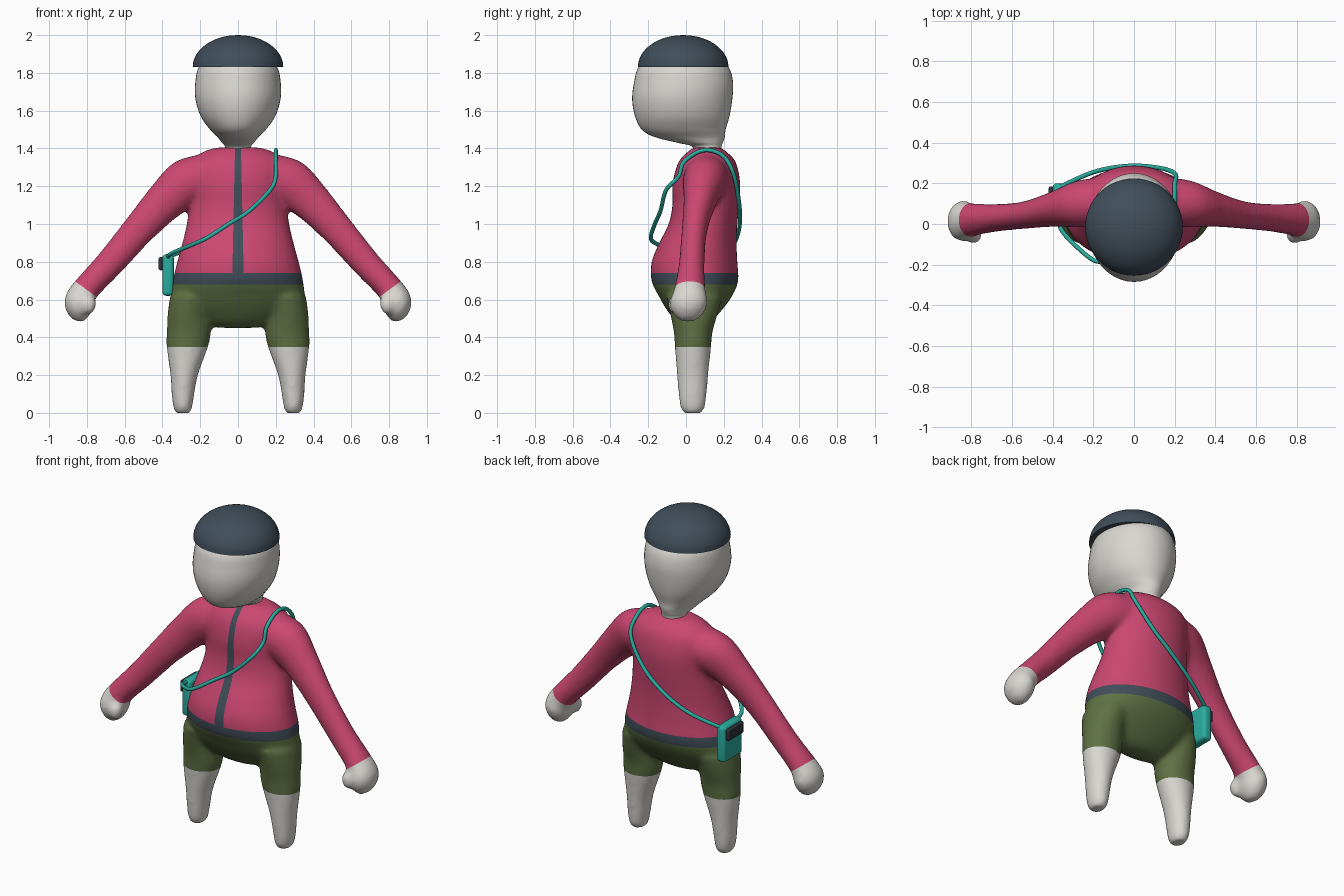
import bpy, bmesh, math
from mathutils import Vector
from mathutils.bvhtree import BVHTree

if "Cube" in bpy.data.objects:
    bpy.data.objects.remove(bpy.data.objects["Cube"])


def material(name, rgb):
    mat = bpy.data.materials.new(name)
    mat.use_nodes = True
    mat.diffuse_color = (*rgb, 1)
    mat.node_tree.nodes["Principled BSDF"].inputs["Base Color"].default_value = (*rgb, 1)
    return mat


SKIN = material("pale_grey", (0.70, 0.68, 0.64))
PINK = material("raspberry", (0.60, 0.063, 0.165))
SLATE = material("slate", (0.052, 0.076, 0.10))
GREEN = material("olive", (0.115, 0.165, 0.057))
TEAL = material("teal", (0.023, 0.42, 0.35))
BLACK = material("charcoal", (0.026, 0.032, 0.042))


def spline(keys, steps=6):
    """Catmull-Rom interpolation through tuples of any length."""
    out = []
    last = len(keys) - 1
    for i in range(last):
        a, b, c, d = (keys[max(0, min(last, i + k))] for k in (-1, 0, 1, 2))
        for s in range(steps):
            t = s / steps
            out.append(tuple(
                0.5 * (2 * q + (r - p) * t + (2 * p - 5 * q + 4 * r - w) * t ** 2
                       + (3 * q - p - 3 * r + w) * t ** 3)
                for p, q, r, w in zip(a, b, c, d)))
    out.append(tuple(keys[-1]))
    return out


def loft(bm, keys, side=1, sides=40):
    """Skin ellipses (x, y, z, radius, y radius, tilt) into a closed form."""
    rings = []
    for x, y, z, ra, ry, tilt in spline(keys):
        ring = []
        for k in range(sides):
            a = 2 * math.pi * k / sides
            u = ra * math.cos(a)
            ring.append(bm.verts.new((side * (x + u * math.cos(tilt)),
                                      y + ry * math.sin(a), z + u * math.sin(tilt))))
        rings.append(ring)
    faces = [bm.faces.new(rings[0]), bm.faces.new(rings[-1])]
    for r, q in zip(rings, rings[1:]):
        for k in range(sides):
            n = (k + 1) % sides
            faces.append(bm.faces.new((r[k], r[n], q[n], q[k])))
    bmesh.ops.recalc_face_normals(bm, faces=faces)


def add_object(name, data, *mats):
    obj = bpy.data.objects.new(name, data)
    bpy.context.scene.collection.objects.link(obj)
    for m in mats:
        data.materials.append(m)
    return obj


def from_bmesh(name, bm, *mats):
    mesh = bpy.data.meshes.new(name)
    bm.to_mesh(mesh)
    bm.free()
    return add_object(name, mesh, *mats)


def bake(obj):
    """Replace an object with its evaluated mesh."""
    graph = bpy.context.evaluated_depsgraph_get()
    mesh = bpy.data.meshes.new_from_object(obj.evaluated_get(graph))
    name = obj.name
    bpy.data.objects.remove(obj)
    new = bpy.data.objects.new(name, mesh)
    bpy.context.scene.collection.objects.link(new)
    return new


def smooth(obj, angle=50):
    bpy.ops.object.select_all(action="DESELECT")
    obj.select_set(True)
    bpy.context.view_layer.objects.active = obj
    bpy.ops.object.shade_smooth_by_angle(angle=math.radians(angle))


def upright(rows):
    """Rows of (z, x, y, x radius, y radius) as level rings."""
    return [(x, y, z, rx, ry, 0) for z, x, y, rx, ry in rows]


# Body: torso, legs and arms fused into one soft skin
torso = upright([
    (0.45, 0, 0.04, 0.10, 0.04), (0.48, 0, 0.04, 0.20, 0.09), (0.55, 0, 0.045, 0.30, 0.15),
    (0.62, 0, 0.05, 0.348, 0.195), (0.70, 0, 0.047, 0.345, 0.23), (0.80, 0, 0.045, 0.322, 0.227),
    (0.90, 0, 0.063, 0.295, 0.205), (1.0, 0, 0.09, 0.272, 0.182), (1.1, 0, 0.105, 0.258, 0.177),
    (1.2, 0, 0.108, 0.26, 0.18), (1.28, 0, 0.11, 0.265, 0.168), (1.34, 0, 0.112, 0.24, 0.145),
    (1.385, 0, 0.112, 0.18, 0.10), (1.405, 0, 0.112, 0.11, 0.07)])
leg = upright([
    (0.62, 0.24, 0.045, 0.12, 0.15), (0.52, 0.26, 0.042, 0.113, 0.125),
    (0.43, 0.26, 0.038, 0.117, 0.103), (0.35, 0.268, 0.037, 0.11, 0.096),
    (0.20, 0.285, 0.035, 0.073, 0.083), (0.08, 0.292, 0.035, 0.058, 0.073),
    (0.02, 0.292, 0.035, 0.048, 0.062), (-0.006, 0.292, 0.035, 0.03, 0.042)])
arm = [
    (0.12, 0.11, 1.25, 0.13, 0.12, 1.3), (0.26, 0.10, 1.22, 0.132, 0.117, 0.95),
    (0.385, 0.075, 1.12, 0.107, 0.088, 0.74), (0.53, 0.045, 0.965, 0.087, 0.068, 0.68),
    (0.68, 0.03, 0.79, 0.077, 0.068, 0.66), (0.805, 0.02, 0.655, 0.072, 0.083, 0.64),
    (0.842, 0.015, 0.585, 0.08, 0.10, 0.5), (0.855, 0.012, 0.53, 0.066, 0.08, 0.4),
    (0.855, 0.01, 0.488, 0.03, 0.04, 0.35)]
thumb = upright([
    (0.63, 0.79, -0.045, 0.015, 0.015), (0.60, 0.79, -0.05, 0.038, 0.042),
    (0.56, 0.79, -0.055, 0.038, 0.042), (0.52, 0.79, -0.06, 0.015, 0.015)])
bm = bmesh.new()
loft(bm, torso)
for side in (1, -1):
    for part in (leg, arm, thumb):
        loft(bm, part, side)
body = from_bmesh("body", bm)
remesh = body.modifiers.new("fuse", "REMESH")
remesh.mode = "VOXEL"
remesh.voxel_size = 0.014
relax = body.modifiers.new("relax", "SMOOTH")
relax.factor = 0.5
relax.iterations = 10
body = bake(body)

# Clothing borders: cut the skin along hems, front band and cuffs
SHORTS, HEM, JACKET = 0.35, 0.68, 0.74
CUFF, CUFF_DIR = Vector((0.805, 0, 0.655)), Vector((0.59, 0, -0.81))
BAND_TOP, BAND_SLOPE = 0.016, 0.021
bm = bmesh.new()
bm.from_mesh(body.data)
for v in bm.verts:
    v.co.z = max(v.co.z, 0)


def past_cuff(p):
    return abs(p.x) > 0.6 and (Vector((abs(p.x), p.y, p.z)) - CUFF).dot(CUFF_DIR) > 0


def cut(point, normal, keep):
    faces = [f for f in bm.faces if keep(f.calc_center_median())]
    geom = faces + list({e for f in faces for e in f.edges} | {v for f in faces for v in f.verts})
    bmesh.ops.bisect_plane(bm, geom=geom, dist=1e-5, plane_co=point, plane_no=normal)


for z in (SHORTS, HEM, JACKET):
    cut((0, 0, z), (0, 0, 1), lambda p: abs(p.x) < 0.5)
for side in (1, -1):
    cut((side * BAND_TOP, 0, 1.4), (side, 0, BAND_SLOPE), lambda p: p.y < 0.12 and p.z > HEM)
    cut((side * CUFF.x, 0, CUFF.z), (side * CUFF_DIR.x, 0, CUFF_DIR.z),
        lambda p: side * p.x > 0.6)
for f in bm.faces:
    p = f.calc_center_median()
    band = abs(p.x) < BAND_TOP + (1.4 - p.z) * BAND_SLOPE and p.y < 0.11
    if abs(p.x) > 0.5:
        f.material_index = 0 if past_cuff(p) else 1
    elif p.z > JACKET:
        f.material_index = 2 if band else 1
    elif p.z > HEM:
        f.material_index = 2
    else:
        f.material_index = 3 if p.z > SHORTS else 0
surface = BVHTree.FromBMesh(bm)
bm.to_mesh(body.data)
bm.free()
for m in (SKIN, PINK, SLATE, GREEN):
    body.data.materials.append(m)
smooth(body, 80)

# Head with neck
bm = bmesh.new()
loft(bm, upright([
    (1.36, 0, 0.112, 0.07, 0.07), (1.41, 0, 0.11, 0.07, 0.078), (1.43, 0, 0.075, 0.085, 0.12),
    (1.46, 0, 0.02, 0.108, 0.185), (1.50, 0, -0.012, 0.148, 0.222), (1.57, 0, -0.02, 0.197, 0.25),
    (1.66, 0, -0.02, 0.225, 0.265), (1.75, 0, -0.013, 0.226, 0.262),
    (1.83, 0, -0.013, 0.207, 0.238), (1.90, 0, -0.015, 0.14, 0.16),
    (1.94, 0, -0.015, 0.05, 0.06)]), sides=48)
smooth(from_bmesh("head", bm, SKIN), 80)

# Domed cap
bm = bmesh.new()
dome = [(1.83 + 0.17 * math.sin(a), 0, -0.015, 0.24 * math.cos(a), 0.24 * math.cos(a))
        for a in (math.pi / 2 * k / 8.1 for k in range(9))]
loft(bm, upright(dome), sides=48)
smooth(from_bmesh("cap", bm, SLATE))


# Hip bag and its flap
def rounded_box(name, centre, size, radius, mat):
    bm = bmesh.new()
    bmesh.ops.create_cube(bm, size=1)
    for v in bm.verts:
        v.co = Vector(centre) + Vector(c * s for c, s in zip(v.co, size))
    bmesh.ops.bevel(bm, geom=bm.edges[:], offset=radius, segments=4, profile=0.5, affect="EDGES")
    smooth(from_bmesh(name, bm, mat), 40)


rounded_box("bag", (-0.37, 0.11, 0.73), (0.06, 0.18, 0.22), 0.02, TEAL)
rounded_box("bag_flap", (-0.407, 0.11, 0.79), (0.026, 0.15, 0.07), 0.01, BLACK)

# Shoulder strap: runs from the bag across the chest, over the shoulder and down the back
path = [
    (-0.37, 0.04, 0.825), (-0.35, -0.04, 0.845), (-0.22, -0.165, 0.90), (-0.15, -0.185, 0.935),
    (-0.05, -0.165, 1.0), (0.06, -0.135, 1.07), (0.17, -0.105, 1.18), (0.2, -0.04, 1.25),
    (0.2, -0.01, 1.33), (0.2, 0.09, 1.39), (0.2, 0.19, 1.365), (0.2, 0.25, 1.27),
    (0.1, 0.28, 1.12), (-0.04, 0.285, 1.0), (-0.2, 0.255, 0.90), (-0.37, 0.18, 0.825)]
curve = bpy.data.curves.new("strap", "CURVE")
curve.dimensions = "3D"
curve.bevel_depth = 0.011
curve.bevel_resolution = 3
curve.use_fill_caps = True
points = []
for p in spline(path):
    p = Vector(p)
    near, normal, _, _ = surface.find_nearest(p)
    gap = (p - near).dot(normal)
    points.append(near + normal * 0.007 if gap < 0.007 else p)
line = curve.splines.new("POLY")
line.points.add(len(points) - 1)
for target, p in zip(line.points, points):
    target.co = (*p, 1)
smooth(bake(add_object("strap", curve, TEAL)))
